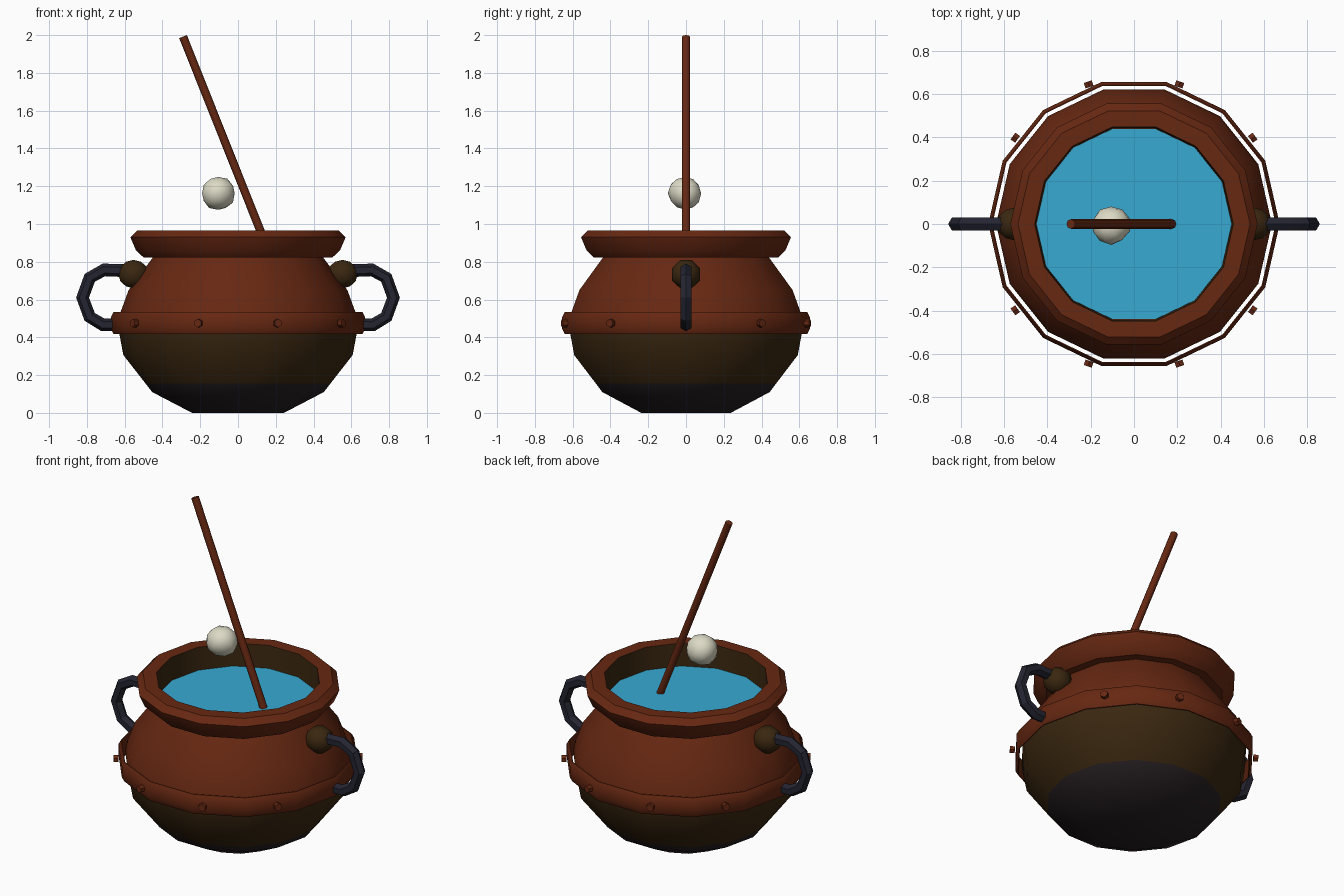
import bpy, bmesh, math, random
from mathutils import Vector, Matrix

cube = bpy.data.objects.get("Cube")
if cube:
    bpy.data.objects.remove(cube)

SIDES = 14


def material(name, rgb):
    m = bpy.data.materials.new(name)
    m.use_nodes = True
    colour = (*rgb, 1.0)
    m.diffuse_color = colour
    bsdf = next(n for n in m.node_tree.nodes if n.type == 'BSDF_PRINCIPLED')
    bsdf.inputs["Base Color"].default_value = colour
    return m


RED = material("rust red", (0.135, 0.021, 0.006))
BROWN = material("dark brown", (0.042, 0.020, 0.005))
SOOT = material("soot black", (0.020, 0.014, 0.016))
IRON = material("blue iron", (0.017, 0.018, 0.030))
WATER = material("water blue", (0.038, 0.400, 0.650))
CREAM = material("cream", (0.72, 0.70, 0.56))


def finish(name, bm, mats, angle=38, fix_normals=True):
    if fix_normals:
        bmesh.ops.recalc_face_normals(bm, faces=bm.faces[:])
    me = bpy.data.meshes.new(name)
    bm.to_mesh(me)
    bm.free()
    for m in mats:
        me.materials.append(m)
    me.shade_smooth()
    me.set_sharp_from_angle(angle=math.radians(angle))
    ob = bpy.data.objects.new(name, me)
    bpy.context.collection.objects.link(ob)
    return ob


def bridge(bm, a, b, mat=0):
    n = len(a)
    for i in range(n):
        j = (i + 1) % n
        bm.faces.new((a[i], a[j], b[j], b[i])).material_index = mat


def lathe(name, profile, mats, slots=None, closed=False, cap=False):
    """Spin (radius, height) points around z; slots gives a material per segment."""
    bm = bmesh.new()
    turns = [2 * math.pi * i / SIDES for i in range(SIDES)]
    rings = [[bm.verts.new((r * math.cos(t), r * math.sin(t), z)) for t in turns]
             for r, z in profile]
    slots = slots or [0] * len(rings)
    for k in range(len(rings) - 1):
        bridge(bm, rings[k], rings[k + 1], slots[k])
    if closed:
        bridge(bm, rings[-1], rings[0])
    if cap:
        bm.faces.new(rings[0][::-1]).material_index = slots[0]
    return finish(name, bm, mats)


def rod(name, start, end, radius, sides, mat):
    start, end = Vector(start), Vector(end)
    axis = end - start
    turn = axis.to_track_quat('Z', 'Y').to_matrix().to_4x4()
    bm = bmesh.new()
    bmesh.ops.create_cone(bm, cap_ends=True, segments=sides, radius1=radius,
                          radius2=radius, depth=axis.length,
                          matrix=Matrix.Translation((start + end) / 2) @ turn)
    return finish(name, bm, [mat], 50)


# Pot body: sooty base, brown belly, red shoulder
lathe("pot_body",
      [(0.243, 0), (0.454, 0.11), (0.489, 0.155), (0.607, 0.306), (0.628, 0.417),
       (0.636, 0.475), (0.622, 0.533), (0.579, 0.65), (0.449, 0.825)],
      [SOOT, BROWN, RED], [0, 0, 1, 1, 1, 2, 2, 2], cap=True)

# Flared rim with a brown inner wall
lathe("pot_rim",
      [(0.445, 0.823), (0.50, 0.823), (0.54, 0.86), (0.57, 0.93), (0.535, 0.965),
       (0.458, 0.965), (0.45, 0.80)],
      [RED, BROWN], [0, 0, 0, 0, 0, 1])

# Water surface
water = lathe("water", [(0.45, 0.82), (0.45, 0.828)], [WATER])
bm = bmesh.new()
bm.from_mesh(water.data)
bmesh.ops.holes_fill(bm, edges=bm.edges[:])
bmesh.ops.recalc_face_normals(bm, faces=bm.faces[:])
bm.to_mesh(water.data)
bm.free()
water.data.set_sharp_from_angle(angle=math.radians(38))

# Loose band around the belly
lathe("belly_band",
      [(0.653, 0.417), (0.658, 0.417), (0.672, 0.443), (0.672, 0.508),
       (0.658, 0.535), (0.653, 0.535)], [RED], closed=True)

# Rivets on the band
for i in range(10):
    a = math.radians(36 * i)
    d = Vector((math.cos(a), math.sin(a), 0))
    up = Vector((0, 0, 0.475))
    rod(f"rivet_{i + 1}", d * 0.664 + up, d * 0.690 + up, 0.022, 6, RED)

# Handles and their knobs, mirrored left and right
PATH = [(0.57, 0.752), (0.71, 0.757), (0.785, 0.715), (0.823, 0.61),
        (0.785, 0.508), (0.715, 0.466), (0.635, 0.466)]
for side, s in (("left", 1), ("right", -1)):
    pts = [Vector((s * x, 0, z)) for x, z in PATH]
    bm = bmesh.new()
    rings = []
    for i, p in enumerate(pts):
        t = (pts[min(i + 1, len(pts) - 1)] - pts[max(i - 1, 0)]).normalized()
        out = t.cross(Vector((0, 1, 0)))
        rings.append([bm.verts.new(p + 0.034 * (out * math.cos(k * math.pi / 3)
                      + Vector((0, math.sin(k * math.pi / 3), 0)))) for k in range(6)])
    for a, b in zip(rings, rings[1:]):
        bridge(bm, a, b)
    bm.faces.new(rings[0])
    bm.faces.new(rings[-1])
    finish(f"{side}_handle", bm, [IRON], 30)

    bm = bmesh.new()
    place = (Matrix.Translation((s * 0.553, 0, 0.735))
             @ Matrix.Rotation(math.pi / 2, 4, 'Y')
             @ Matrix.Rotation(math.pi / 8, 4, 'Z'))
    bmesh.ops.create_uvsphere(bm, u_segments=8, v_segments=6, radius=0.081, matrix=place)
    finish(f"{side}_handle_knob", bm, [BROWN], 50)

# Stirring stick
rod("stirring_stick", (0.174, 0, 0.825), (-0.291, 0, 1.992), 0.022, 8, RED)

# Floating lump above the water, slightly uneven
random.seed(4)
bm = bmesh.new()
bmesh.ops.create_icosphere(bm, subdivisions=2, radius=0.089)
for v in bm.verts:
    v.co = v.co * random.uniform(0.95, 1.04) + Vector((-0.105, -0.005, 1.162))
finish("floating_lump", bm, [CREAM], 50)
